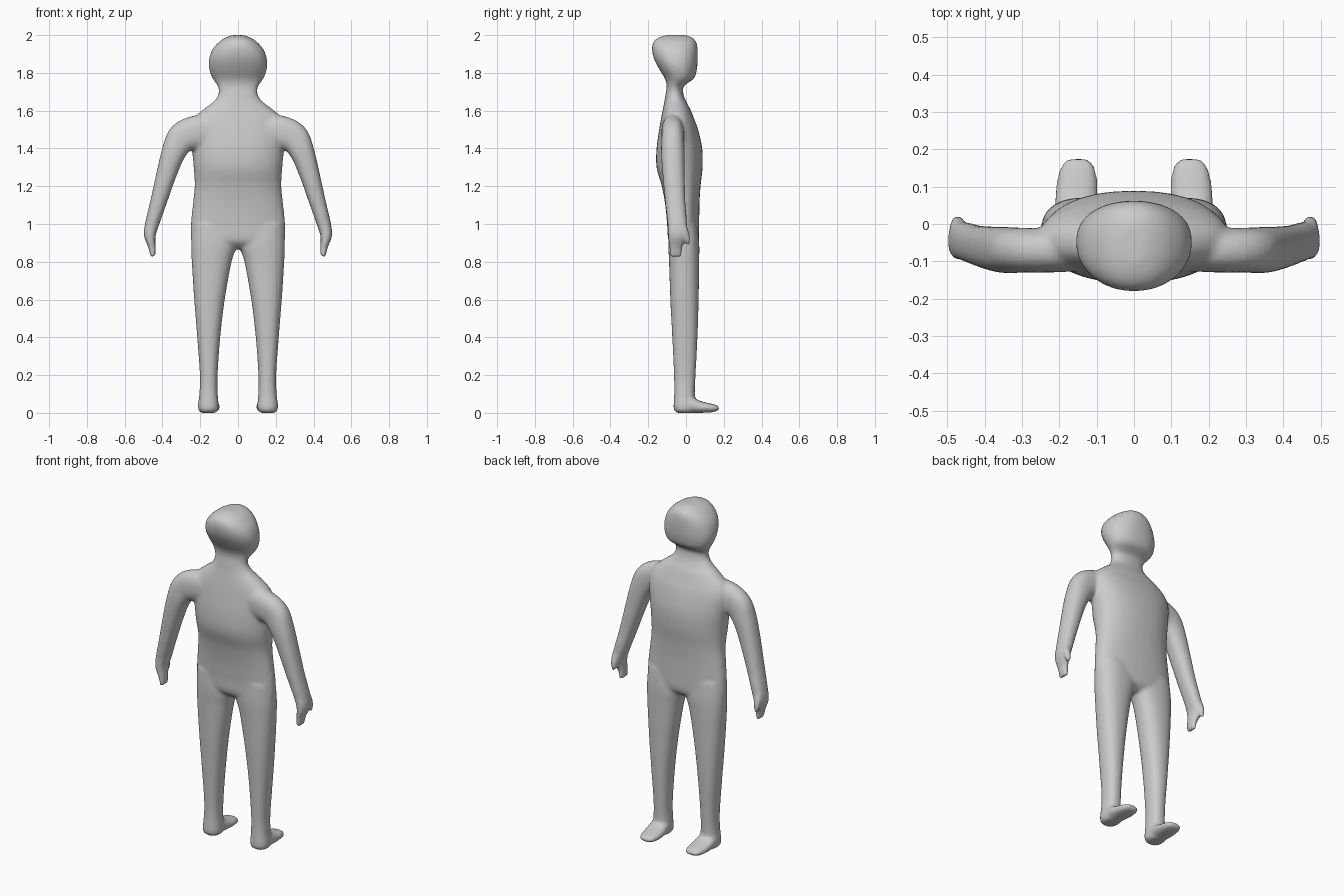
import bpy, bmesh, math
from mathutils import Vector

if "Cube" in bpy.data.objects:
    bpy.data.objects.remove(bpy.data.objects["Cube"])

SIDES = 32
bm = bmesh.new()


def spline(rows, steps=5):
    """Catmull-Rom interpolation between rows of section values."""
    pts = [rows[0]] + rows + [rows[-1]]
    out = []
    for i in range(1, len(pts) - 2):
        for s in range(steps):
            t = s / steps
            out.append([0.5 * (2 * b + (c - a) * t + (2 * a - 5 * b + 4 * c - d) * t * t
                               + (3 * b - a - 3 * c + d) * t ** 3)
                        for a, b, c, d in zip(*pts[i - 1:i + 3])])
    return out + [list(rows[-1])]


def loft(sections, side=1, power=2.3):
    """Skin superellipse rings given as (centre, first half axis, second half axis)."""
    rings = []
    for c, u, v in sections:
        ring = []
        for k in range(SIDES):
            a = 2 * math.pi * k / SIDES
            ca, sa = math.cos(a), math.sin(a)
            p = (c + u * math.copysign(abs(ca) ** (2 / power), ca)
                 + v * math.copysign(abs(sa) ** (2 / power), sa))
            ring.append(bm.verts.new((p.x * side, p.y, p.z)))
        rings.append(ring)
    for r, q in zip(rings, rings[1:]):
        for k in range(SIDES):
            n = (k + 1) % SIDES
            bm.faces.new((r[k], r[n], q[n], q[k]))
    bm.faces.new(rings[0])
    bm.faces.new(rings[-1])


def upright(rows):
    """Level rings from rows of z, x min, x max, y min, y max."""
    return [(Vector(((x0 + x1) / 2, (y0 + y1) / 2, z)),
             Vector(((x1 - x0) / 2, 0, 0)), Vector((0, (y1 - y0) / 2, 0)))
            for z, x0, x1, y0, y1 in spline(rows)]


def limb(rows):
    """Rings square to a path in x-z, from rows of x, y, z, thickness, depth."""
    rows = spline(rows)
    out = []
    for i, (x, y, z, r, d) in enumerate(rows):
        a, b = rows[max(i - 1, 0)], rows[min(i + 1, len(rows) - 1)]
        t = Vector((b[0] - a[0], 0, b[2] - a[2])).normalized()
        out.append((Vector((x, y, z)), Vector((-t.z, 0, t.x)) * r, Vector((0, d, 0))))
    return out


# torso, neck and head: z, half width, y min, y max
trunk = [(.87, .20, -.05, .03), (.91, .247, -.092, .066), (1.0, .25, -.10, .07),
         (1.1, .24, -.11, .071), (1.2, .23, -.128, .077), (1.3, .235, -.156, .088),
         (1.4, .245, -.156, .086), (1.5, .255, -.142, .064), (1.56, .235, -.132, .042),
         (1.61, .18, -.122, .022), (1.65, .128, -.114, .0), (1.69, .103, -.108, -.014),
         (1.73, .108, -.102, -.012), (1.77, .135, -.112, .042), (1.82, .153, -.142, .058),
         (1.87, .154, -.168, .062), (1.92, .138, -.18, .062), (1.96, .105, -.175, .056),
         (1.985, .07, -.15, .036), (2.0, .03, -.105, .0)]
loft(upright([(z, -w, w, a, b) for z, w, a, b in trunk]), power=2.25)

# legs: z, inner x, outer x, y min, y max
leg = [(1.0, .03, .24, -.09, .06), (.9, .004, .248, -.094, .07), (.8, .034, .245, -.09, .07),
       (.6, .07, .232, -.083, .067), (.4, .094, .216, -.073, .061), (.2, .108, .202, -.064, .051),
       (.1, .107, .205, -.063, .047), (.04, .102, .212, -.066, .05), (.015, .104, .21, -.064, .05),
       (.0, .118, .196, -.05, .04)]

# arms down to the fingers: x, y, z, thickness, depth
arm = [(.12, -.06, 1.49, .09, .065), (.22, -.07, 1.485, .09, .06), (.295, -.07, 1.455, .082, .06),
       (.34, -.07, 1.38, .065, .062), (.377, -.066, 1.27, .054, .059), (.42, -.057, 1.12, .044, .054),
       (.455, -.046, 1.0, .037, .052), (.467, -.046, .94, .031, .05), (.456, -.054, .88, .02, .036),
       (.45, -.054, .828, .014, .033)]
thumb = [(.468, -.02, .99, .025, .025), (.472, -.002, .95, .022, .02),
         (.472, .008, .915, .017, .014), (.47, .01, .89, .011, .01)]

# feet along y: y, x min, x max, z min, z max
foot = [(-.03, .105, .21, .0, .09), (.03, .1, .213, .0, .082), (.08, .097, .211, .0, .062),
        (.13, .099, .205, .002, .05), (.16, .107, .194, .008, .042), (.177, .125, .175, .016, .032)]

for side in (1, -1):
    loft(upright(leg), side)
    loft(limb(arm), side)
    loft(limb(thumb), side, 2)
    loft([(Vector(((a + b) / 2, y, (c + d) / 2)), Vector(((b - a) / 2, 0, 0)),
           Vector((0, 0, (d - c) / 2))) for y, a, b, c, d in spline(foot)], side)

bmesh.ops.recalc_face_normals(bm, faces=bm.faces)
mesh = bpy.data.meshes.new("body")
bm.to_mesh(mesh)
bm.free()
body = bpy.data.objects.new("body", mesh)
bpy.context.collection.objects.link(body)

# fuse the parts into one soft skin
remesh = body.modifiers.new("fuse", 'REMESH')
remesh.mode = 'VOXEL'
remesh.voxel_size = 0.009
remesh.use_smooth_shade = True
soften = body.modifiers.new("soften", 'SMOOTH')
soften.factor = 0.5
soften.iterations = 10

grey = bpy.data.materials.new("plain grey")
grey.diffuse_color = (0.6, 0.6, 0.6, 1)
grey.use_nodes = True
grey.node_tree.nodes["Principled BSDF"].inputs["Base Color"].default_value = grey.diffuse_color
mesh.materials.append(grey)
